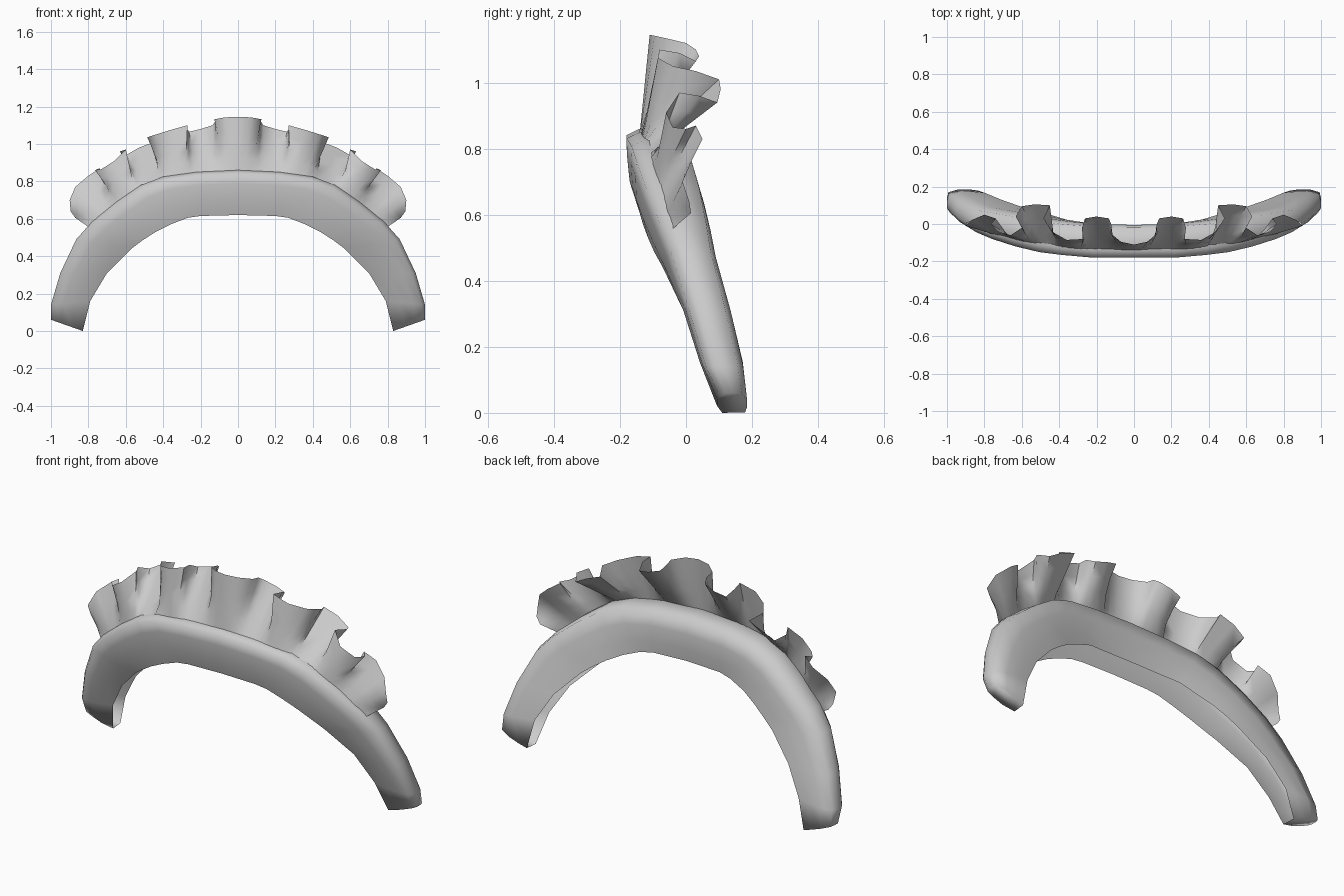
import bpy, bmesh, math
from mathutils import Vector

if "Cube" in bpy.data.objects:
    bpy.data.objects.remove(bpy.data.objects["Cube"])

cloth = bpy.data.materials.new("plain_grey_cloth")
cloth.diffuse_color = (0.6, 0.6, 0.6, 1)
cloth.use_nodes = True
cloth.node_tree.nodes["Principled BSDF"].inputs["Base Color"].default_value = cloth.diffuse_color


def finish(name, bm, angle):
    me = bpy.data.meshes.new(name)
    bm.to_mesh(me)
    bm.free()
    me.materials.append(cloth)
    ob = bpy.data.objects.new(name, me)
    bpy.context.collection.objects.link(ob)
    bpy.ops.object.select_all(action='DESELECT')
    ob.select_set(True)
    bpy.context.view_layer.objects.active = ob
    bpy.ops.object.shade_smooth_by_angle(angle=math.radians(angle))
    return ob


def mirrored(rows):
    """Half list from centre to +x end -> full list from -x end to +x end."""
    flip = [[Vector((-p.x, p.y, p.z)) for p in r] for r in rows[:0:-1]]
    return flip + rows


def skin(bm, rows):
    grid = [[bm.verts.new(p) for p in r] for r in rows]
    for a, b in zip(grid, grid[1:]):
        for i in range(len(a) - 1):
            bm.faces.new((a[i], b[i], b[i + 1], a[i + 1]))
    return grid


# Band stations: outer x, outer z, inner x, inner z, front y outer, front y inner, back y
stations = [
    (0, .86, 0, .62, -.18, -.145, -.005),
    (.22, .85, .20, .615, -.18, -.143, 0),
    (.40, .825, .27, .605, -.165, -.14, .015),
    (.52, .78, .36, .57, -.15, -.13, .03),
    (.65, .69, .44, .53, -.12, -.115, .055),
    (.78, .585, .51, .485, -.08, -.095, .075),
    (.865, .49, .57, .44, -.045, -.07, .09),
    (.95, .31, .70, .31, .01, .0, .135),
    (1.0, .14, .79, .16, .06, .05, .172),
    (1.0, .06, .83, 0, .10, .11, .185),
]
# Channel section: up the front, over the outer edge, down the back, open inside
rows = []
for xo, zo, xi, zi, fo, fi, b in stations:
    def at(t, y):
        return Vector((xi + (xo - xi) * t, y, zi + (zo - zi) * t))
    d = b - fo
    rows.append([at(0, fi), at(.35, fi * .6 + fo * .4 - .012),
                 at(.7, fi * .25 + fo * .75 - .008), at(.92, fo),
                 at(1, fo + d * .22), at(1, fo + d * .5), at(.95, b - .015),
                 at(.65, b), at(.3, b), at(.03, b - .006)])
bm = bmesh.new()
grid = skin(bm, mirrored(rows))
bm.faces.new(grid[0])
bm.faces.new(grid[-1][::-1])
finish("head_band", bm, 100)

# Pleated free edge of the ruffle, centre to side
rim = [Vector(p) for p in (
    (0, -.11, 1.145), (.07, -.095, 1.142), (.125, -.05, 1.132), (.122, 0, 1.12),
    (.135, .03, 1.10), (.20, .04, 1.08), (.262, .03, 1.065), (.278, -.02, 1.09),
    (.27, -.08, 1.10), (.36, -.085, 1.075), (.44, -.04, 1.05), (.485, .03, 1.035),
    (.45, .10, 1.01), (.53, .105, .98), (.60, .095, .94), (.632, .04, .96),
    (.60, -.02, .97), (.66, -.06, .91), (.73, -.04, .865), (.765, 0, .86),
    (.74, .03, .87), (.80, .05, .83), (.87, .02, .77), (.90, -.01, .70),
    (.895, .01, .64), (.87, .015, .605))]
# Gathered edge sewn along the top of the band
seam = [Vector(p) for p in (
    (0, -.14, .848), (.22, -.14, .84), (.40, -.125, .813),
    (.52, -.11, .768), (.65, -.08, .678), (.795, -.045, .553))]


def along(path, t):
    lens = [(b - a).length for a, b in zip(path, path[1:])]
    d = t * sum(lens)
    for a, b, l in zip(path, path[1:], lens):
        if d <= l + 1e-6:
            return a.lerp(b, d / l)
        d -= l
    return path[-1].copy()


rows = []
for i, top in enumerate(rim):
    base = along(seam, i / (len(rim) - 1))
    rows.append([base.lerp(top, k / 4) for k in range(5)])
bm = bmesh.new()
skin(bm, mirrored(rows))
finish("ruffle", bm, 60)
